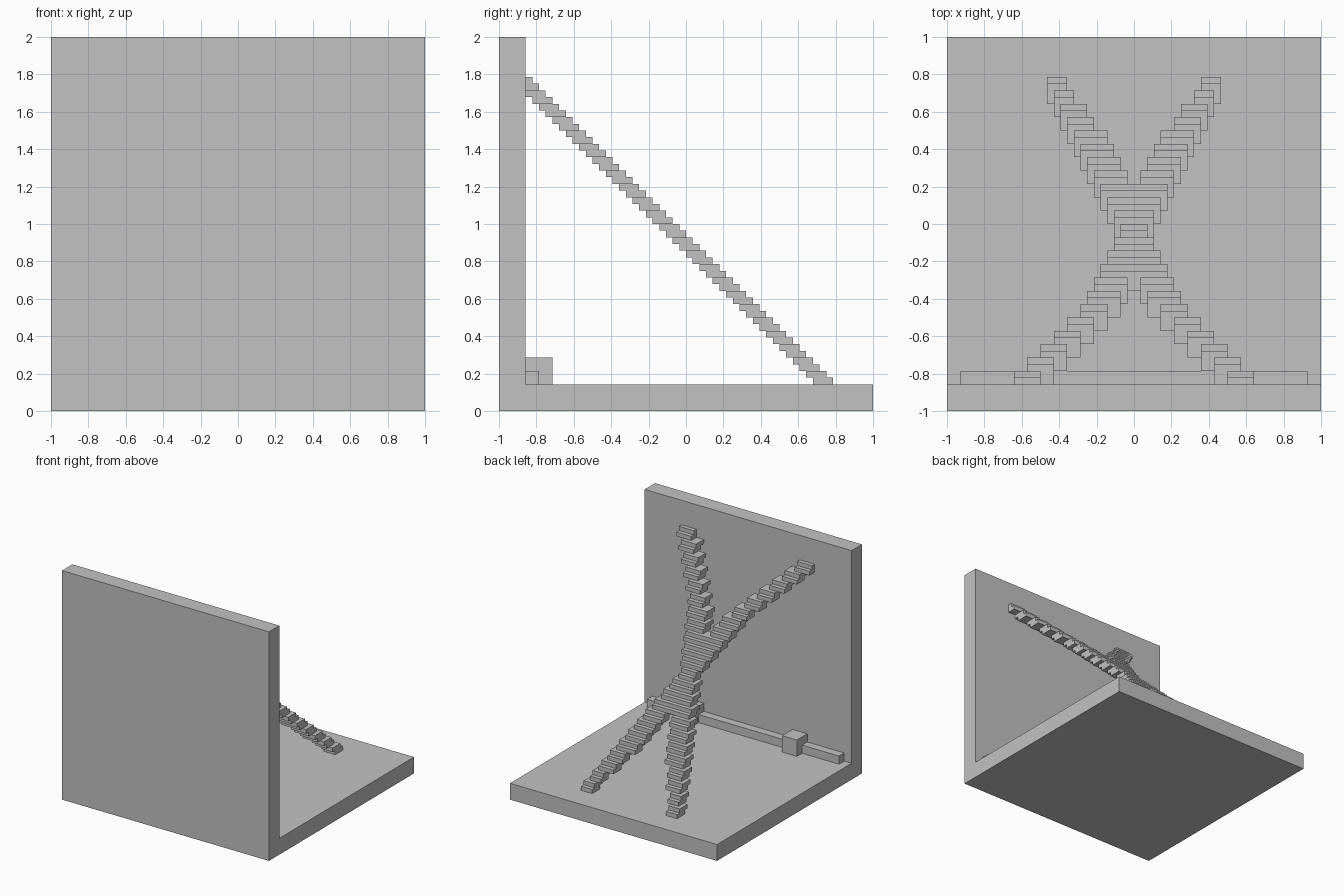
import bpy
import bmesh

cube = bpy.data.objects.get("Cube")
if cube:
    bpy.data.objects.remove(cube, do_unlink=True)

U = 1 / 28  # one grid cell

stone = bpy.data.materials.new("light_grey")
stone.use_nodes = True
colour = (0.54, 0.54, 0.54, 1)
stone.diffuse_color = colour
stone.node_tree.nodes["Principled BSDF"].inputs["Base Color"].default_value = colour


def add_object(name, bm):
    bmesh.ops.recalc_face_normals(bm, faces=bm.faces)
    mesh = bpy.data.meshes.new(name)
    bm.to_mesh(mesh)
    bm.free()
    mesh.materials.append(stone)
    obj = bpy.data.objects.new(name, mesh)
    bpy.context.collection.objects.link(obj)
    return obj


def add_box(bm, x, y, z):
    """Box from (low, high) ranges given in grid cells."""
    verts = bmesh.ops.create_cube(bm, size=1)["verts"]
    for v in verts:
        v.co = [U * (r[0] if c < 0 else r[1]) for c, r in zip(v.co, (x, y, z))]


# Floor and wall: one L profile extruded across the width
bm = bmesh.new()
profile = [(-28, 0), (28, 0), (28, 4), (-24, 4), (-24, 56), (-28, 56)]
face = bm.faces.new([bm.verts.new((-28 * U, y * U, z * U)) for y, z in profile])
extruded = bmesh.ops.extrude_face_region(bm, geom=[face])["geom"]
moved = [g for g in extruded if isinstance(g, bmesh.types.BMVert)]
bmesh.ops.translate(bm, verts=moved, vec=(56 * U, 0, 0))
add_object("floor_and_wall", bm)


# Crossed stairs: each row is two slabs, set back one cell per level
def row_span(i):
    if i < 12:
        outer = 13 - i
    elif i < 18:
        outer = i - 9
    else:
        outer = 2 * i - 26
    width = 3 if i < 2 else 4 if i < 4 or i > 16 else 5
    return outer - width, outer


bm = bmesh.new()
for row in range(23):
    inner, outer = row_span(row)
    if inner > 0:
        spans = [(inner, outer), (-outer, -inner)]
    else:
        spans = [(-outer, outer)]
    for level in (2 * row + 4, 2 * row + 5):
        for span in spans:
            back = max(23 - level, -24)
            add_box(bm, span, (back, 26 - level), (level, level + 1))
add_object("crossed_stairs", bm)

# Low rail along the foot of the wall
bm = bmesh.new()
add_box(bm, (-26, 26), (-24, -22), (4, 6))
add_object("wall_rail", bm)

# Two blocks on the rail
for side, name in ((1, "left"), (-1, "right")):
    bm = bmesh.new()
    add_box(bm, sorted((12 * side, 16 * side)), (-24, -20), (4, 8))
    add_object(name + "_rail_block", bm)
